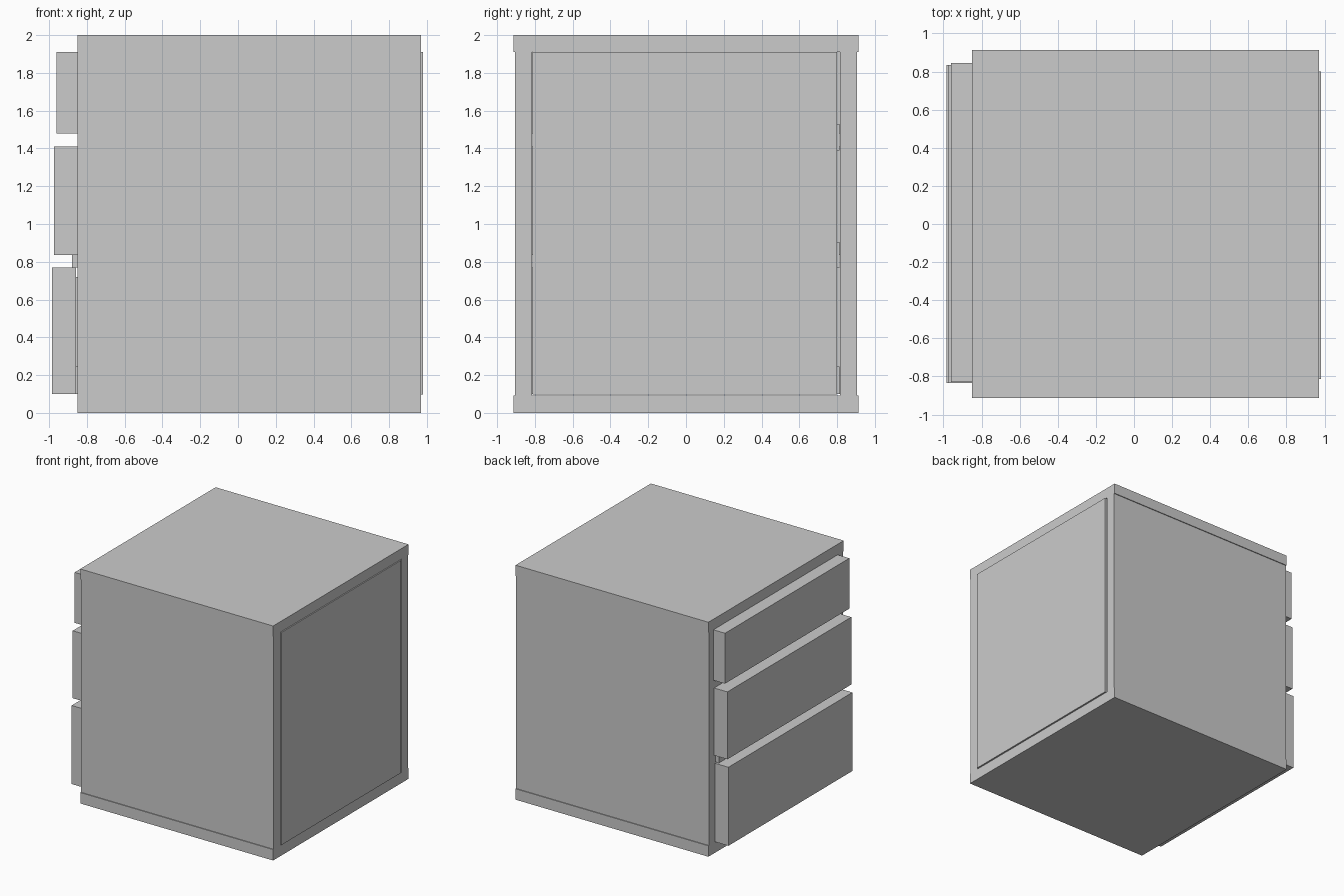
import bpy

if "Cube" in bpy.data.objects:
    bpy.data.objects.remove(bpy.data.objects["Cube"])


def box(name, x, y, z):
    """Box from (min, max) ranges on each axis."""
    bpy.ops.mesh.primitive_cube_add(size=1, location=[(a + b) / 2 for a, b in (x, y, z)])
    ob = bpy.context.object
    ob.name = name
    ob.scale = [b - a for a, b in (x, y, z)]
    bpy.ops.object.transform_apply(location=False, rotation=False, scale=True)
    return ob


# Carcass: the drawers open towards -x
box("cabinet_top", (-0.85, 0.97), (-0.912, 0.912), (1.91, 2.0))
box("cabinet_base", (-0.85, 0.97), (-0.912, 0.912), (0.0, 0.093))
box("left_side_panel", (-0.85, 0.97), (-0.905, -0.815), (0.093, 1.91))
box("right_side_panel", (-0.85, 0.97), (0.815, 0.905), (0.093, 1.91))

# Back panel, slightly proud, with a narrow gap at one edge
box("back_panel", (0.89, 0.98), (-0.813, 0.80), (0.097, 1.91))

# Drawers: front x range, front y range, front z range, tray start, tray floor z, tray wall top
drawers = {
    "top": ((-0.96, -0.85), (-0.83, 0.845), (1.48, 1.91), -0.85, (1.39, 1.53), 1.85),
    "middle": ((-0.975, -0.85), (-0.835, 0.835), (0.835, 1.41), -0.88, (0.77, 0.905), 1.34),
    "bottom": ((-0.985, -0.858), (-0.835, 0.835), (0.10, 0.77), -0.858, (0.10, 0.245), 0.72),
}
for name, (fx, fy, fz, x0, floor, top) in drawers.items():
    box(name + "_drawer_front", fx, fy, fz)
    box(name + "_drawer_floor", (x0, 0.86), (-0.813, 0.813), floor)
    walls = (floor[1], top)
    for side, y in (("left", (-0.80, -0.72)), ("right", (0.72, 0.80))):
        box(f"{name}_drawer_{side}_wall", (x0, 0.86), y, walls)
    box(name + "_drawer_back_wall", (0.78, 0.86), (-0.72, 0.72), walls)
